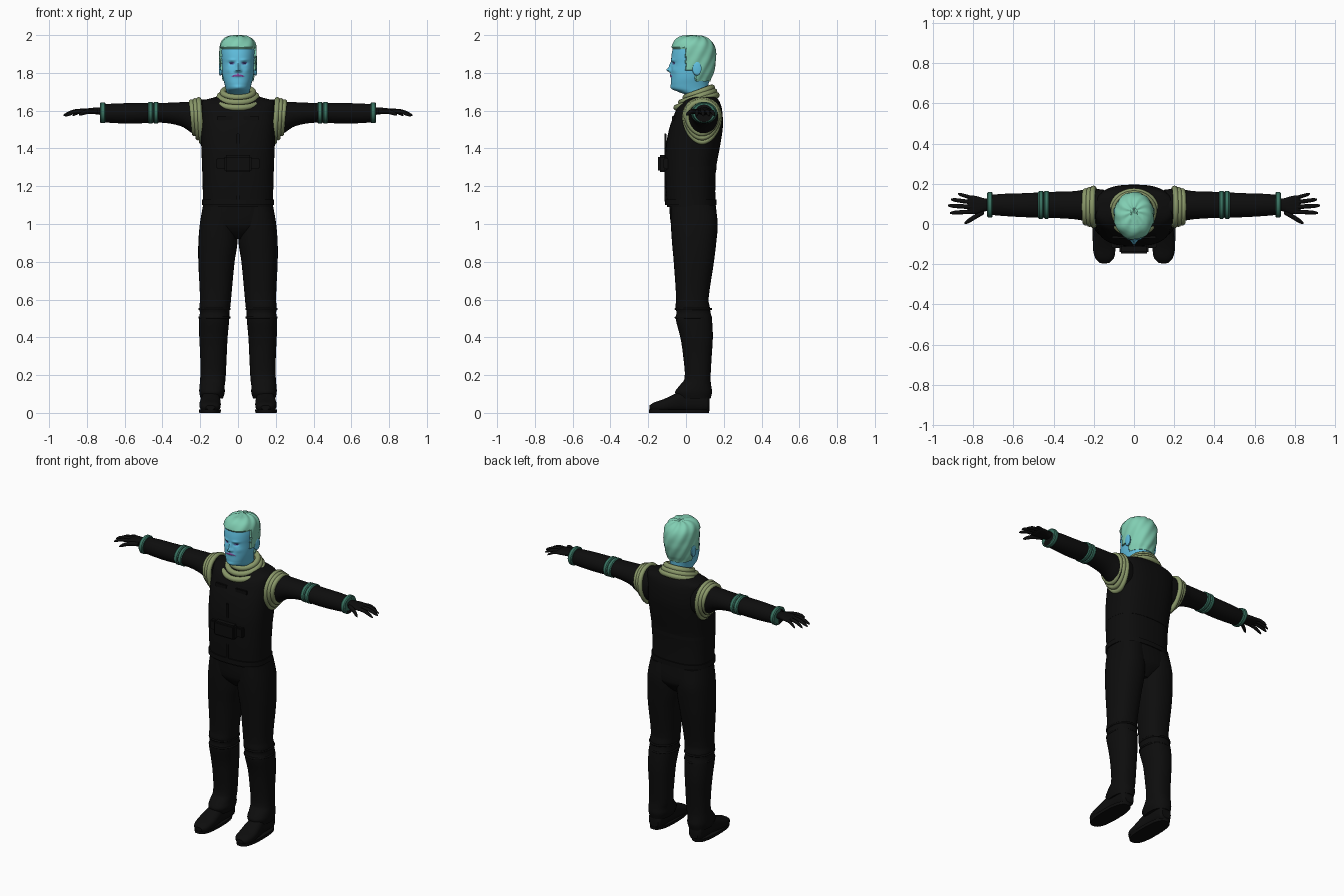
import bpy, bmesh, math
from mathutils import Vector

if "Cube" in bpy.data.objects:
    bpy.data.objects.remove(bpy.data.objects["Cube"])


def material(name, rgb):
    m = bpy.data.materials.new(name)
    m.use_nodes = True
    m.diffuse_color = (*rgb, 1)
    m.node_tree.nodes["Principled BSDF"].inputs["Base Color"].default_value = (*rgb, 1)
    return m


BLACK = material("black cloth", (.004, .004, .004))
SKIN = material("blue skin", (.12, .53, .75))
HAIR = material("mint hair", (.22, .62, .45))
OLIVE = material("olive trim", (.25, .31, .14))
TEAL = material("teal band", (.04, .17, .12))
LIPS = material("purple lips", (.25, .06, .32))
EYES = material("indigo eyes", (.08, .08, .28))
parts = []


def add(name, bm, mat, mirror=False):
    bmesh.ops.recalc_face_normals(bm, faces=bm.faces)
    me = bpy.data.meshes.new(name)
    bm.to_mesh(me)
    bm.free()
    me.materials.append(mat)
    ob = bpy.data.objects.new(name, me)
    bpy.context.collection.objects.link(ob)
    if mirror:
        ob.modifiers.new("Mirror", "MIRROR")
    parts.append(ob)
    return ob


def skin_rings(name, rings, mat, mirror=False, closed=False):
    """Bridge a list of point rings, capped unless closed into a loop."""
    bm = bmesh.new()
    vs = [[bm.verts.new(p) for p in r] for r in rings]
    n = len(vs[0])
    for i in range(len(vs) if closed else len(vs) - 1):
        a, b = vs[i], vs[(i + 1) % len(vs)]
        for j in range(n):
            k = (j + 1) % n
            bm.faces.new((a[j], a[k], b[k], b[j]))
    if not closed:
        bm.faces.new(vs[0])
        bm.faces.new(vs[-1])
    return add(name, bm, mat, mirror)


def smooth_rows(rows, steps):
    """Hermite interpolation of every column against the first."""
    def slope(i):
        a, b = rows[max(i - 1, 0)], rows[min(i + 1, len(rows) - 1)]
        return [(q - p) / (b[0] - a[0]) for p, q in zip(a, b)]
    out = []
    for i in range(len(rows) - 1):
        a, b, m, k = rows[i], rows[i + 1], slope(i), slope(i + 1)
        h = b[0] - a[0]
        for s in range(steps):
            t = s / steps
            w = t * t * (3 - 2 * t)
            out.append([a[c] * (1 - w) + b[c] * w
                        + h * t * (1 - t) * ((1 - t) * m[c] - t * k[c]) for c in range(5)])
    return out + [rows[-1]]


def loft(name, rows, mat, axis="z", n=32, e=2.0, steps=4, mirror=False):
    """Rows hold a position on the axis, then low/high limits on the other two axes."""
    rings = []
    for t, a0, a1, b0, b1 in smooth_rows(rows, steps):
        ring = []
        for j in range(n):
            ang = math.tau * j / n
            c, s = math.cos(ang), math.sin(ang)
            a = (a0 + a1) / 2 + (a1 - a0) / 2 * math.copysign(abs(c) ** (2 / e), c)
            b = (b0 + b1) / 2 + (b1 - b0) / 2 * math.copysign(abs(s) ** (2 / e), s)
            ring.append({"x": (t, a, b), "y": (a, t, b), "z": (a, b, t)}[axis])
        rings.append(ring)
    return skin_rings(name, rings, mat, mirror)


def sym(rows):
    return [(z, -w, w, y0, y1) for z, w, y0, y1 in rows]


def hoop(name, path, r, axis, mat, mirror=False, n=48):
    """Round tube around a closed path."""
    rings = []
    for i in range(n):
        a = math.tau * i / n
        p = path(a)
        t = (path(a + .01) - path(a - .01)).normalized()
        u = t.cross(axis).normalized()
        v = t.cross(u)
        rings.append([p + r * (u * math.cos(b) + v * math.sin(b))
                      for b in (math.tau * j / 10 for j in range(10))])
    return skin_rings(name, rings, mat, mirror, closed=True)


def box(name, loc, size, mat, mirror=False):
    bm = bmesh.new()
    bmesh.ops.create_cube(bm, size=1)
    for v in bm.verts:
        v.co = Vector(c * s for c, s in zip(v.co, size)) + Vector(loc)
    bmesh.ops.bevel(bm, geom=bm.edges[:], offset=min(size) * .2, segments=2, affect="EDGES")
    return add(name, bm, mat, mirror)


# Trousers
loft("trouser_legs", [
    (.075, .08, .198, -.04, .13), (.11, .07, .205, -.058, .138), (.14, .071, .204, -.038, .134),
    (.18, .066, .2, -.008, .13), (.3, .06, .2, -.015, .136), (.4, .055, .205, -.03, .142),
    (.5, .046, .206, -.055, .137), (.53, .046, .202, -.05, .13), (.56, .041, .205, -.056, .126),
    (.6, .037, .201, -.052, .119), (.8, .018, .21, -.065, .148), (.9, .003, .21, -.074, .16),
    (1.0, .002, .202, -.08, .168), (1.1, .004, .185, -.08, .155)],
    BLACK, e=2.3, mirror=True)
loft("trouser_seat", sym([(.92, .04, -.02, .11), (.96, .12, -.06, .145),
                          (1.0, .185, -.08, .165), (1.12, .184, -.09, .155)]), BLACK, e=2.4)
for z in (.505, .55):
    hoop("knee_seam", lambda a: Vector((.124 + .08 * math.cos(a), .039 + .094 * math.sin(a), z)),
         .006, Vector((0, 0, 1)), BLACK, True)

# Shoes
loft("shoes", [(.125, .11, .17, .02, .08), (.11, .098, .185, .005, .11), (0, .098, .19, .005, .125),
               (-.06, .092, .2, .005, .1), (-.12, .092, .204, .005, .072),
               (-.17, .1, .192, .008, .055), (-.193, .122, .17, .018, .04)],
     BLACK, axis="y", e=2.5, mirror=True)
loft("soles", [(0, .092, .205, -.195, .122), (.018, .09, .206, -.197, .124)],
     BLACK, e=2.6, steps=1, mirror=True)

# Vest with hem and waist strap
loft("vest", sym([
    (1.09, .185, -.1, .156), (1.2, .187, -.108, .155), (1.3, .19, -.11, .16), (1.4, .194, -.108, .178),
    (1.5, .198, -.09, .194), (1.56, .2, -.07, .195), (1.62, .198, -.043, .188),
    (1.652, .188, -.01, .175), (1.672, .12, .015, .16)]), BLACK, n=48, e=2.6)
for name, z0, z1, g in (("vest_hem", 1.1, 1.13, .004), ("waist_strap", 1.285, 1.35, .003)):
    loft(name, sym([(z, .187 + g, -.106 - g, .158 + g) for z in (z0, z1)]), BLACK, n=48, e=2.6, steps=1)
box("belt_pouch", (0, -.125, 1.32), (.145, .045, .09), BLACK)
box("side_pouch", (.09, -.105, 1.32), (.05, .03, .06), BLACK, True)
box("chest_flap", (.07, -.066, 1.56), (.08, .014, .025), BLACK, True)
box("front_zip", (0, -.109, 1.3), (.014, .012, .36), BLACK)

# Collar rolls
for i in range(3):
    yf, yb = -.002 - .024 * i, .137 + .012 * i
    zf, zb = 1.67 - .027 * i, 1.722 - .02 * i

    def collar(a):
        f = (1 + math.sin(a)) / 2
        return Vector(((.08 + .017 * i) * math.cos(a), yf + (yb - yf) * f, zf + (zb - zf) * f))
    hoop("collar_roll", collar, .017, Vector((0, 0, 1)), OLIVE)

# Armhole rolls
for i in range(3):
    z0, z1, ry = 1.435 + .022 * i, 1.658 - .006 * i, .09 - .006 * i

    def armhole(a):
        s = math.sin(a)
        return Vector((.2 + .019 * i + .008 * s, .085 + ry * math.cos(a) * (1 + .18 * s),
                       (z0 + z1) / 2 + (z1 - z0) / 2 * s))
    hoop("armhole_roll", armhole, .0145, Vector((1, 0, 0)), OLIVE, True)

# Sleeves with bands and cuffs
loft("sleeves", [(.15, .01, .17, 1.45, 1.655), (.2, .005, .175, 1.452, 1.66), (.25, .016, .17, 1.485, 1.648),
                 (.3, .024, .163, 1.517, 1.645), (.4, .03, .16, 1.536, 1.641), (.55, .034, .153, 1.532, 1.64),
                 (.65, .04, .15, 1.534, 1.638), (.73, .047, .143, 1.54, 1.632)],
     BLACK, axis="x", mirror=True)
for name, x, w, g in (("upper_band", .435, .013, 0), ("upper_band", .463, .013, 0), ("wrist_cuff", .716, .014, .006)):
    loft(name, [(x + d * w, .026 + g + k, .165 - g - k, 1.531 + g / 2 + k, 1.647 - g / 2 - k)
                for d, k in ((-1, .005), (-.6, 0), (.6, 0), (1, .005))],
         TEAL, axis="x", steps=1, mirror=True)

# Gloved hands
loft("glove_palms", [(.71, .068, .125, 1.575, 1.615), (.745, .062, .128, 1.58, 1.617),
                     (.78, .05, .138, 1.583, 1.614), (.815, .05, .142, 1.583, 1.609),
                     (.828, .056, .136, 1.588, 1.604)], BLACK, axis="x", e=2.5, n=20, mirror=True)
for name, base, tip, r in (
        ("thumb", (.745, .062, 1.595), (.842, .004, 1.578), .013),
        ("index_finger", (.8, .062, 1.598), (.915, .055, 1.572), .0105),
        ("middle_finger", (.8, .084, 1.6), (.925, .092, 1.574), .011),
        ("ring_finger", (.8, .107, 1.599), (.91, .122, 1.573), .0105),
        ("little_finger", (.795, .127, 1.597), (.875, .15, 1.574), .0095)):
    rows = []
    for f, k in ((0, 1), (.5, 1), (.85, .85), (1, .35)):
        x, y, z = Vector(base).lerp(Vector(tip), f)
        z += .01 * math.sin(math.pi * f)
        rows.append((x, y - r * k, y + r * k, z - r * k, z + r * k))
    loft(name, rows, BLACK, axis="x", n=12, steps=2, mirror=True)

# Head and neck
head = loft("head", sym([
    (1.61, .064, .0, .13), (1.66, .062, .0, .127), (1.685, .061, -.006, .123), (1.7, .062, -.042, .121),
    (1.715, .065, -.073, .12), (1.74, .071, -.08, .12), (1.77, .079, -.08, .124), (1.8, .084, -.08, .136),
    (1.85, .088, -.077, .148), (1.88, .09, -.078, .15), (1.92, .091, -.072, .148), (1.95, .086, -.062, .137),
    (1.973, .07, -.045, .115), (1.986, .045, -.02, .085), (1.99, .015, .015, .05)]),
    SKIN, n=128, e=2.15, steps=8)
for m in (HAIR, LIPS, EYES):
    head.data.materials.append(m)

# Facial relief: side offset, height, spread across, spread up, push forward
RELIEF = [(0, 1.815, .011, .011, .024), (0, 1.838, .009, .018, .012), (.014, 1.81, .007, .007, .008),
          (.032, 1.868, .02, .007, .005), (.034, 1.85, .014, .008, -.009), (0, 1.787, .024, .007, .006),
          (0, 1.722, .02, .012, .005), (.05, 1.815, .016, .014, .004)]


def hairy(p):
    line = 1.928 if p.y < 0 else 1.815 if p.y < .05 else 1.762
    return p.z > line


flags = [hairy(v.co) for v in head.data.vertices]
for v, h in zip(head.data.vertices, flags):
    p = v.co
    if h:
        out = (p - Vector((0, .03, 1.86))).normalized()
        wave = math.sin(9 * math.atan2(p.x, p.y - .06) + 60 * p.z)
        v.co = p + out * (.009 + .002 * wave)
    elif p.y < .02:
        push = sum(k * math.exp(-((abs(p.x) - x) / sx) ** 2 - ((p.z - z) / sz) ** 2)
                   for x, z, sx, sz, k in RELIEF)
        v.co.y -= push

for f in head.data.polygons:
    c = f.center
    x = abs(c.x)
    if sum(flags[i] for i in f.vertices) >= 2:
        f.material_index = 1
    elif c.y < 0:
        if x < .034 and abs(c.z - 1.788 + 9 * x * x) < .007 - .12 * x:
            f.material_index = 2
        elif ((x - .034) / .014) ** 2 + ((c.z - 1.851) / .006) ** 2 < 1:
            f.material_index = 3

# Ears
loft("ears", [(.076, .04, .07, 1.795, 1.845), (.09, .034, .078, 1.787, 1.855),
              (.098, .036, .082, 1.788, 1.858), (.101, .045, .075, 1.8, 1.848)],
     SKIN, axis="x", n=20, steps=2, mirror=True)

# Smooth shading with kept sharp edges
bpy.ops.object.select_all(action="DESELECT")
for ob in parts:
    ob.select_set(True)
bpy.context.view_layer.objects.active = head
bpy.ops.object.shade_smooth_by_angle(angle=math.radians(40))
